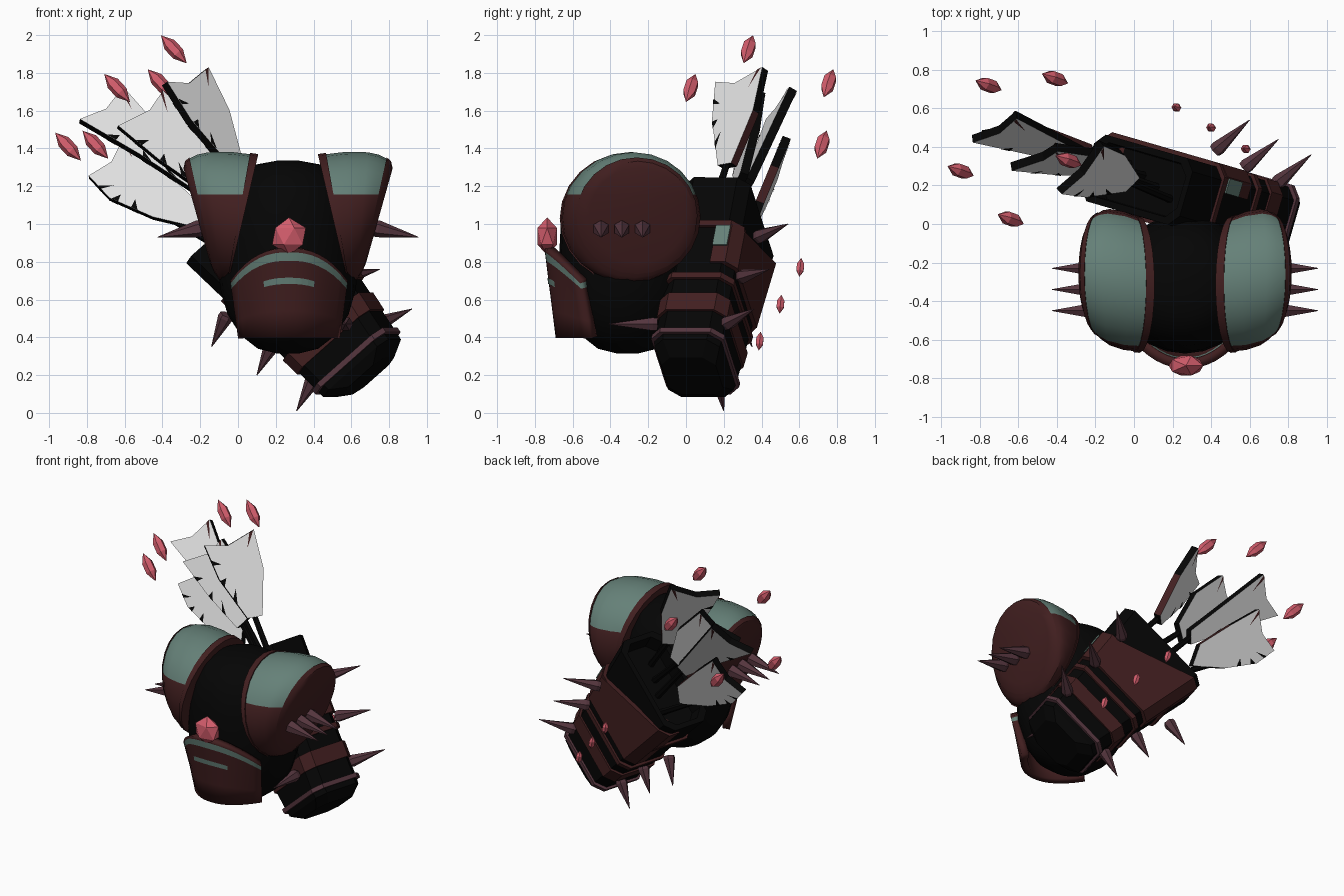
import bpy, bmesh, math
from mathutils import Vector as V

if "Cube" in bpy.data.objects:
    bpy.data.objects.remove(bpy.data.objects["Cube"])


def mat(name, rgb):
    m = bpy.data.materials.new(name)
    m.diffuse_color = (*rgb, 1)
    m.use_nodes = True
    m.node_tree.nodes["Principled BSDF"].inputs["Base Color"].default_value = m.diffuse_color
    return m


BLACK = mat("black leather", (0.0015, 0.0015, 0.0015))
MAROON = mat("maroon plate", (0.053, 0.0135, 0.014))
TEAL = mat("teal plate", (0.13, 0.217, 0.187))
WHITE = mat("white feather", (0.76, 0.76, 0.76))
RED = mat("red crystal", (0.65, 0.11, 0.15))
PLUM = mat("plum spike", (0.09, 0.036, 0.048))
CX = 0.265  # symmetry plane of the torso


def make(name, bm, mats, smooth=None, recalc=True):
    if recalc:
        bmesh.ops.recalc_face_normals(bm, faces=bm.faces[:])
    me = bpy.data.meshes.new(name)
    bm.to_mesh(me)
    bm.free()
    ob = bpy.data.objects.new(name, me)
    bpy.context.collection.objects.link(ob)
    for m in mats:
        me.materials.append(m)
    if smooth:
        bpy.ops.object.select_all(action='DESELECT')
        ob.select_set(True)
        bpy.context.view_layer.objects.active = ob
        bpy.ops.object.shade_smooth_by_angle(angle=math.radians(smooth))
    return ob


def loft(rings, caps=True):
    """Skin a list of closed rings of equal length."""
    bm = bmesh.new()
    vs = [[bm.verts.new(p) for p in r] for r in rings]
    n = len(rings[0])
    for a, b in zip(vs, vs[1:]):
        for i in range(n):
            j = (i + 1) % n
            bm.faces.new((a[i], a[j], b[j], b[i]))
    if caps:
        bm.faces.new(vs[0])
        bm.faces.new(vs[-1])
    return bm


def spindle(name, base, tip, profile, sides, m):
    """Turned shape along base-tip; profile = (fraction, radius)."""
    base, tip = V(base), V(tip)
    d = (tip - base).normalized()
    s = d.cross(V((0, 1, 0) if abs(d.y) < 0.8 else (0, 0, 1))).normalized()
    u = d.cross(s)
    rings = [[base.lerp(tip, f) + (s * c + u * w) * r for c, w in circle(sides)]
             for f, r in profile]
    return make(name, loft(rings), [m])


def circle(n):
    return [(math.cos(i * math.tau / n), math.sin(i * math.tau / n)) for i in range(n)]


# Torso: stacked ellipses
prof = [(0.315, 0.06), (0.34, 0.16), (0.41, 0.25), (0.52, 0.32), (0.66, 0.36), (0.82, 0.37),
        (1.0, 0.36), (1.15, 0.33), (1.26, 0.26), (1.315, 0.17), (1.335, 0.06)]
make("torso", loft([[(CX + c * r, -0.31 + s * r * 0.98, z) for c, s in circle(24)]
                    for z, r in prof]), [BLACK], 40)

# Shoulder guards: tilted barrels tapering outward, teal on top, maroon rims and underside
BARREL = [(0, 0.31), (0, 0.34), (0.11, 0.345), (0.11, 0.338), (0.35, 0.346), (0.65, 0.34),
          (0.8, 0.325), (0.91, 0.303), (0.91, 0.309), (0.98, 0.288), (1.03, 0.25)]
for side, label in ((-1, "left"), (1, "right")):
    rings = []
    for f, r in BARREL:
        ring = []
        for c, s in circle(24):
            z = 1.03 + 0.015 * f + r * s
            k = (z - 0.74) / 0.62
            inner, outer = 0.305 - 0.145 * k, 0.395 + 0.165 * k
            ring.append((CX + side * (inner + (outer - inner) * f),
                         -0.315 + 0.06 * f + r * 1.04 * c, z))
        rings.append(ring)
    bm = loft(rings)
    for i, f in enumerate(bm.faces):
        f.material_index = 1 if 3 * 24 <= i < 7 * 24 else 0
    bmesh.ops.bisect_plane(bm, geom=bm.verts[:] + bm.edges[:] + bm.faces[:],
                           plane_co=(0, 0, 1.155), plane_no=(0, 0, 1))
    for f in bm.faces:
        if f.calc_center_median().z < 1.155:
            f.material_index = 0
    make(label + "_shoulder_guard", bm, [MAROON, TEAL], 30)

# Shoulder spikes
CONE = [(0, 0.042), (0.12, 0.045), (1, 0.002)]
for side in (-1, 1):
    for y in (-0.45, -0.34, -0.23):
        spindle("shoulder_spike", (CX + side * 0.45, y, 0.98),
                (CX + side * 0.69, y, 0.93), CONE, 6, PLUM)


# Curved chest plate with a teal band below its arched top
def chest(u, v, off=0.0):
    top = 0.875 - 0.17 * abs(u) ** 2.4
    return (CX + 0.005 + u * (0.25 + 0.045 * v),
            -0.665 - 0.06 * v + 0.18 * abs(u) ** 2.2 - off, 0.4 + (top - 0.4) * v)


def sheet(us, vs, off=0.0):
    bm = bmesh.new()
    g = [[bm.verts.new(chest(u, v, off)) for u in us] for v in vs]
    for j in range(len(vs) - 1):
        for i in range(len(us) - 1):
            f = bm.faces.new((g[j][i], g[j][i + 1], g[j + 1][i + 1], g[j + 1][i]))
            f.material_index = 1 if vs[j] == 0.86 else 0
    return bm


ob = make("chest_plate", sheet([i / 8 - 1 for i in range(17)], [0, 0.3, 0.6, 0.86, 0.955, 1]),
          [MAROON, TEAL], 35, False)
mod = ob.modifiers.new("thickness", 'SOLIDIFY')
mod.thickness, mod.offset = 0.05, 0
make("chest_stripe", sheet([i * 0.12 - 0.48 for i in range(9)], [0.595, 0.665], 0.029),
     [TEAL], None, False)

# Chest gem
bm = bmesh.new()
bmesh.ops.create_icosphere(bm, subdivisions=1, radius=1)
for v in bm.verts:
    v.co = (0.27 + v.co.x * 0.1, -0.735 + v.co.y * 0.06, 0.935 + v.co.z * 0.1)
make("chest_gem", bm, [RED])

# Quiver: tilted chamfered box on the back
A, B = V((0.63, 0.05, 0.27)), V((0.015, 0.23, 1.02))
AX = (B - A).normalized()
W = V((0.766, -0.22, 0.643))
W = (W - AX * W.dot(AX)).normalized()
D = W.cross(AX).normalized()
D = D if D.y > 0 else -D


def box_ring(t, w, d, shift=0.0, c=0.06):
    pts = [(w, d - c), (w - c, d), (c - w, d), (-w, d - c),
           (-w, c - d), (c - w, -d), (w - c, -d), (w, c - d)]
    return [A.lerp(B, t) + W * a + D * (b + shift) for a, b in pts]


def width(t):
    return 0.235 + 0.11 * t


make("quiver", loft([box_ring(-0.1, 0.15, 0.15), box_ring(-0.045, 0.235, 0.18),
                     box_ring(0, 0.24, 0.185), box_ring(0.5, 0.29, 0.18),
                     box_ring(1, 0.35, 0.18), box_ring(1, 0.315, 0.145),
                     box_ring(0.9, 0.3, 0.14)]), [BLACK])
for name, t0, t1, grow, m in (("quiver_end_ring", -0.01, 0.02, 0.02, PLUM),
                              ("quiver_lower_band", 0.14, 0.25, 0.014, MAROON),
                              ("quiver_middle_band", 0.345, 0.38, 0.016, MAROON),
                              ("quiver_upper_band", 0.68, 0.715, 0.018, MAROON)):
    make(name, loft([box_ring(t, width(t) + grow, 0.18 + grow) for t in (t0, t1)]), [m])

# Slanted back plate: outline given as (across, along)
OUT = [(1, 0.45), (1, 0.69), (-1, 0.95), (-1, 0.45)]
make("quiver_back_plate",
     loft([[A.lerp(B, t) + W * (s * (width(t) + g)) + D * d for s, t in OUT]
           for d, g in ((0.06, 0.016), (0.145, 0.016), (0.202, -0.045))]), [MAROON])
plate = [A.lerp(B, t) + W * (width(t) + 0.027) + D * d
         for t, d in ((0.55, 0.06), (0.55, 0.14), (0.675, 0.14), (0.675, 0.06))]
make("quiver_teal_plate", loft([plate, [p - W * 0.009 for p in plate]]), [TEAL])

# Quiver spikes: upper row, lower row, one facing forward
for base, tip in (((0.42, 0.38, 0.93), (0.60, 0.54, 1.0)), ((0.57, 0.29, 0.72), (0.75, 0.44, 0.76)),
                  ((0.74, 0.21, 0.47), (0.92, 0.36, 0.55)), ((-0.06, 0.28, 0.52), (-0.14, 0.35, 0.35)),
                  ((0.18, 0.23, 0.36), (0.10, 0.27, 0.20)), ((0.40, 0.17, 0.18), (0.31, 0.2, 0.01)),
                  ((0.57, -0.15, 0.47), (0.57, -0.41, 0.47))):
    spindle("quiver_spike", base, tip, [(0, 0.036), (0.1, 0.04), (1, 0.002)], 6, PLUM)

# Feather vanes: outline runs outer tip, notch, tip, then down to the base and back
VANES = [
    [(-.17, .42, 1.82), (-.28, .28, 1.73), (-.38, .16, 1.75), (-.25, .14, 1.55), (-.07, .2, 1.29),
     (.01, .26, 1.31), (-.05, .36, 1.6)],
    [(-.4, .4, 1.7), (-.47, .34, 1.6), (-.64, .31, 1.51), (-.43, .28, 1.34), (-.18, .26, 1.17),
     (-.1, .3, 1.27), (-.2, .38, 1.5)],
    [(-.61, .56, 1.72), (-.7, .49, 1.6), (-.84, .45, 1.54), (-.52, .37, 1.36), (-.22, .3, 1.16),
     (-.18, .33, 1.24), (-.48, .51, 1.56)],
    [(-.6, .53, 1.46), (-.67, .49, 1.32), (-.79, .46, 1.25), (-.68, .42, 1.13), (-.45, .37, 1.03),
     (-.2, .34, .97), (-.22, .38, 1.12), (-.42, .48, 1.3)]]
for k, outline in enumerate(VANES):
    pts = [V(p) for p in outline]
    c = sum(pts, V()) / len(pts)
    n = sum(((p - c).cross(q - c) for p, q in zip(pts, pts[1:] + pts[:1])), V()).normalized()
    pts = [p - n * (p - c).dot(n) for p in pts]
    half, count = n * 0.023, len(pts)
    bm = loft([[p - half for p in pts], [p + half for p in pts]])
    # Black rim, with a maroon stretch near the base of the first and last vane
    for i, f in enumerate(bm.faces):
        f.material_index = 0 if i >= count else 2 if i == count - 2 and k in (0, 3) else 1
    make("feather_vane", bm, [WHITE, BLACK, MAROON])

    # Painted slits along the vane edge, on both faces
    bm = bmesh.new()
    for i, f, deep, col in ((2, 0.45, 0.36, 0), (3, 0.05, 0.3, 0), (3, 0.5, 0.36, 0),
                            (0, 0.03, 0.45, 1)):
        a, b = pts[i], pts[i + 1]
        p, q = a.lerp(b, f), a.lerp(b, f + 0.15)
        for s in (1, -1):
            tri = [p, q, p.lerp(c, deep)][::s]
            bm.faces.new([bm.verts.new(x + half * s * 1.15) for x in tri]).material_index = col
    make("feather_slits", bm, [BLACK, MAROON], None, False)

    # Shaft down into the quiver
    root = pts[4].lerp(pts[5], 0.5)
    inside = A.lerp(B, 0.88) + W * (0.17 - 0.11 * k) + D * (-0.05 + 0.04 * k)
    spindle("arrow_shaft", inside, root.lerp(c, 0.1), [(0, 0.022), (1, 0.018)], 6, BLACK)

# Floating crystals, large around the feathers and small behind the quiver
GEM = [(0, 0.003), (0.33, 1), (0.67, 1), (1, 0.003)]
for p in ((-.34, .33, 1.925), (-.64, .025, 1.72), (-.41, .755, 1.745), (-.755, .72, 1.42),
          (-.9, .275, 1.41)):
    d = V((-0.068, 0.025, 0.074))
    spindle("large_crystal", V(p) - d, V(p) + d, [(f, r * 0.036) for f, r in GEM], 6, RED)
for p in ((.22, .605, .77), (.4, .5, .575), (.58, .39, .38)):
    d = V((-0.012, 0.005, 0.05))
    spindle("small_crystal", V(p) - d, V(p) + d, [(f, r * 0.022) for f, r in GEM], 6, RED)
